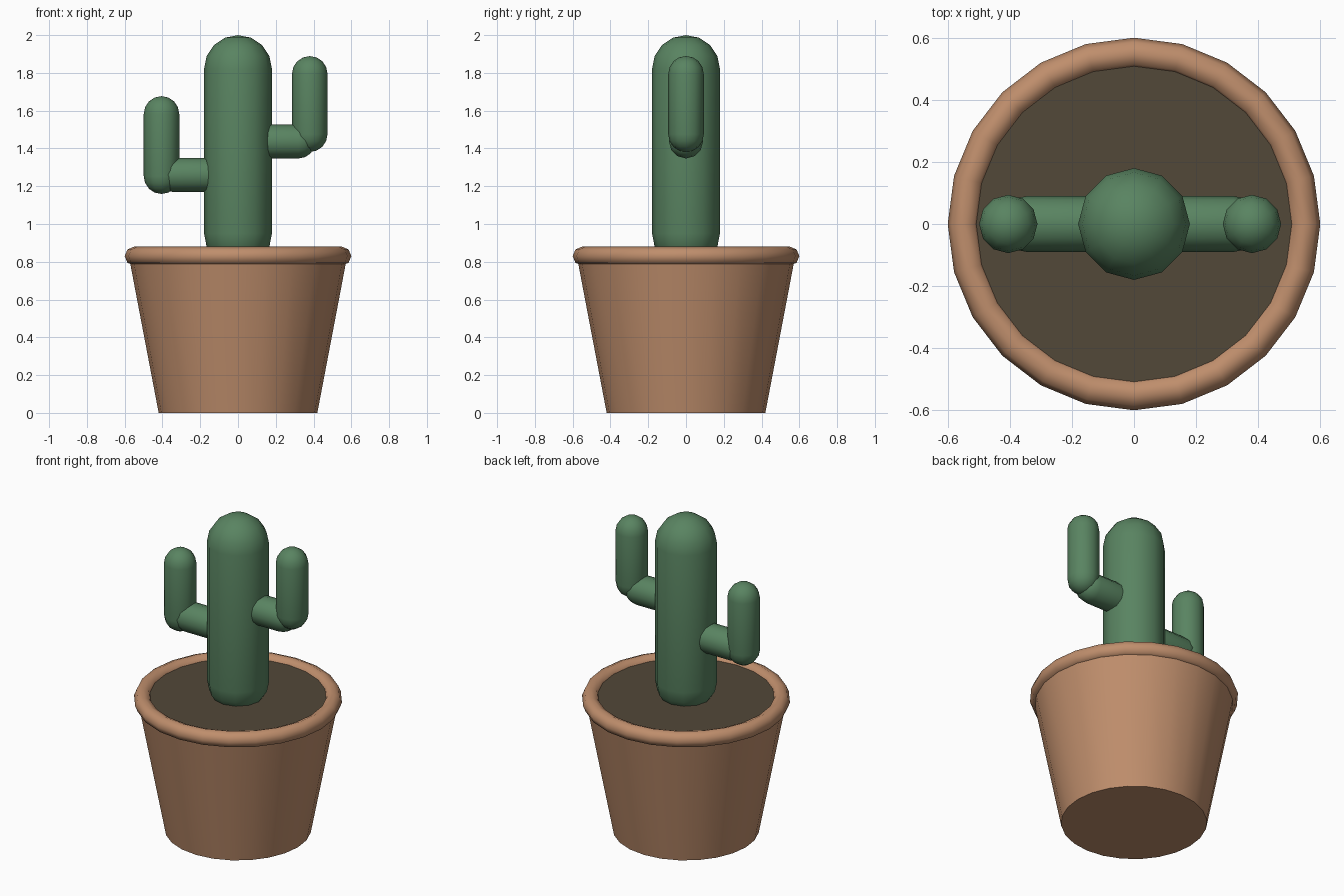
import bpy, math
from mathutils import Matrix, Vector

if "Cube" in bpy.data.objects:
    bpy.data.objects.remove(bpy.data.objects["Cube"])


def material(name, rgb):
    m = bpy.data.materials.new(name)
    m.diffuse_color = (*rgb, 1)
    m.use_nodes = True
    m.node_tree.nodes["Principled BSDF"].inputs["Base Color"].default_value = m.diffuse_color
    return m


GREEN = material("cactus_green", (0.10, 0.23, 0.12))
CLAY = material("terracotta", (0.52, 0.27, 0.15))
SOIL = material("soil_brown", (0.085, 0.065, 0.04))


def finish(name, mat, angle):
    ob = bpy.context.object
    ob.name = name
    ob.data.materials.append(mat)
    bpy.ops.object.shade_smooth_by_angle(angle=math.radians(angle))
    return ob


def frustum(name, mat, r1, r2, z0, z1):
    bpy.ops.mesh.primitive_cone_add(vertices=24, radius1=r1, radius2=r2,
                                    depth=z1 - z0, location=(0, 0, (z0 + z1) / 2))
    return finish(name, mat, 40)


def capsule(name, a, b, r):
    """Rounded rod whose end-ball centres are a and b."""
    a, b = Vector(a), Vector(b)
    bpy.ops.mesh.primitive_uv_sphere_add(segments=12, ring_count=8, radius=r)
    ob = bpy.context.object
    me = ob.data
    # split the ball at its equator: stretch the upper half, equator included
    # as the shoulder, leaving the next ring down to be re-fitted below
    import bmesh
    bm = bmesh.new()
    bm.from_mesh(me)
    equator = [e for e in bm.edges if all(abs(v.co.z) < 1e-4 for v in e.verts)]
    bmesh.ops.split_edges(bm, edges=equator)
    length = (b - a).length
    for f in bm.faces:
        if f.calc_center_median().z > 0:
            for v in f.verts:
                v.tag = True
    for v in bm.verts:
        if v.tag:
            v.co.z += length
    rims = [e for e in bm.edges if e.is_boundary]
    bmesh.ops.bridge_loops(bm, edges=rims)
    bmesh.ops.recalc_face_normals(bm, faces=bm.faces[:])
    rot = (b - a).to_track_quat('Z', 'Y').to_matrix().to_4x4()
    bm.transform(Matrix.Translation(a) @ rot)
    bm.to_mesh(me)
    bm.free()
    return finish(name, GREEN, 50)


# Pot, rim and soil
frustum("pot", CLAY, 0.42, 0.578, 0, 0.83)
bpy.ops.mesh.primitive_torus_add(major_segments=24, minor_segments=8,
                                 major_radius=0.55, minor_radius=0.05,
                                 location=(0, 0, 0.83))
finish("pot_rim", CLAY, 60)
frustum("soil", SOIL, 0.52, 0.52, 0.79, 0.85)

# Cactus trunk
capsule("trunk", (0, 0, 0.95), (0, 0, 1.82), 0.18)

# Arms: side, x of upright, height of branch, upright ball centres
for side, x, z, lo, hi in (("left", -0.405, 1.26, 1.253, 1.583),
                           ("right", 0.38, 1.437, 1.475, 1.795)):
    s = math.copysign(1, x)
    capsule(side + "_arm_branch", (0.08 * s, 0, z), (x - 0.06 * s, 0, z), 0.09)
    capsule(side + "_arm_upright", (x, 0, lo), (x, 0, hi), 0.094)
